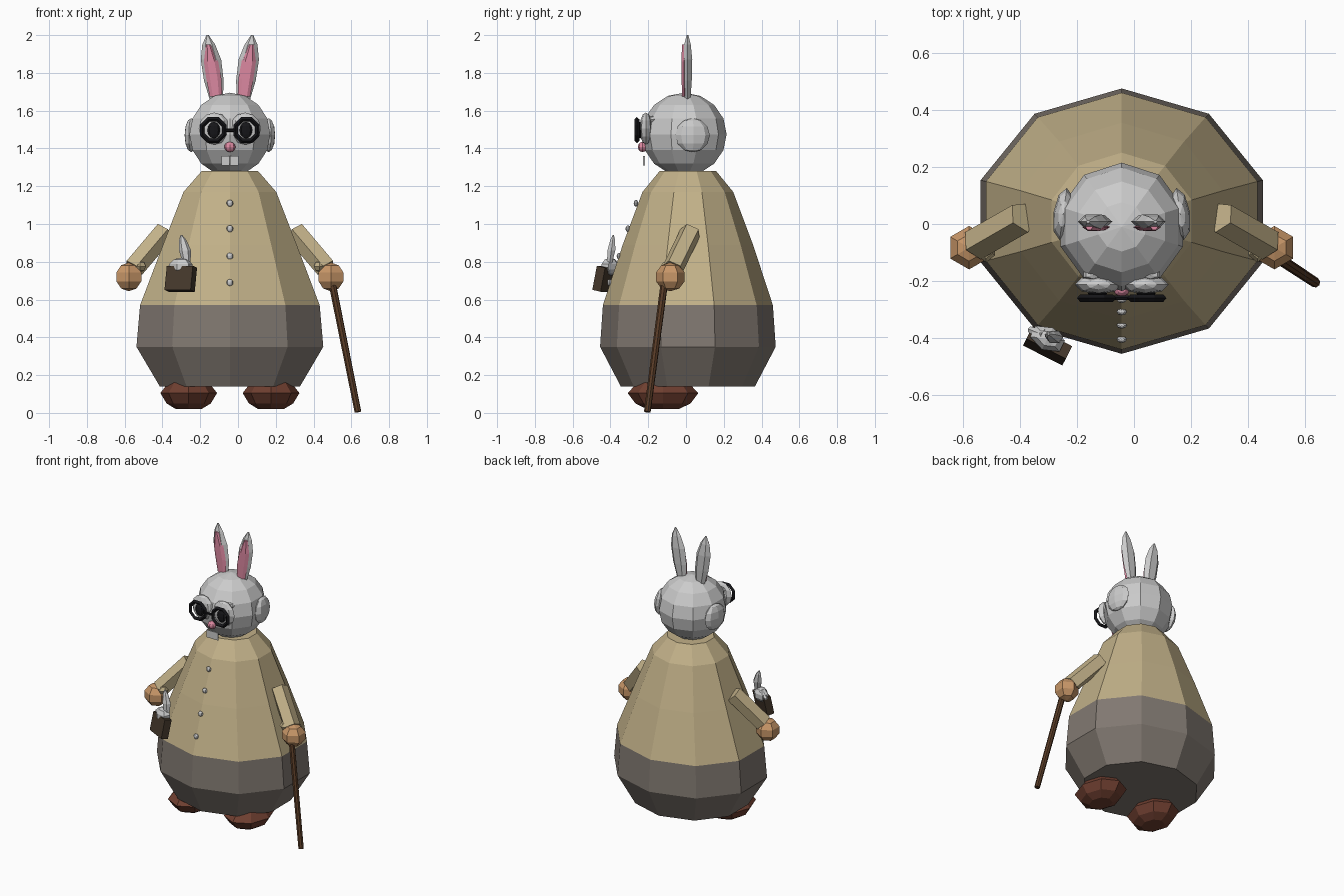
import bpy, bmesh
from math import sin, cos, pi, radians
from mathutils import Vector, Matrix, Euler

if "Cube" in bpy.data.objects:
    bpy.data.objects.remove(bpy.data.objects["Cube"])

CX = -0.043  # centre line of the figure


def mat(name, rgb):
    m = bpy.data.materials.new(name)
    m.diffuse_color = (*rgb, 1)
    m.use_nodes = True
    m.node_tree.nodes["Principled BSDF"].inputs["Base Color"].default_value = m.diffuse_color
    return m


TAN = mat("tan_cloth", (0.54, 0.44, 0.25))
GREY = mat("trouser_cloth", (0.22, 0.19, 0.165))
SKIN = mat("glove", (0.58, 0.31, 0.14))
SHOE = mat("shoe_leather", (0.16, 0.05, 0.03))
WOOD = mat("dark_wood", (0.10, 0.045, 0.02))
POCK = mat("pocket_cloth", (0.06, 0.04, 0.025))
PINK = mat("pink", (0.72, 0.25, 0.36))
BLACK = mat("black", (0.008, 0.008, 0.01))
WHITE = mat("white_fur", (0.75, 0.74, 0.72))


def add(name, bm, m=None):
    bmesh.ops.recalc_face_normals(bm, faces=bm.faces)
    me = bpy.data.meshes.new(name)
    bm.to_mesh(me)
    bm.free()
    ob = bpy.data.objects.new(name, me)
    bpy.context.collection.objects.link(ob)
    if m:
        me.materials.append(m)
    return ob


def loft(name, rings, n, m=None, start=0.0):
    """Capped stack of elliptical rings (x, y, z, rx, ry)."""
    bm = bmesh.new()
    prev = None
    for k, (x, y, z, rx, ry) in enumerate(rings):
        cur = [bm.verts.new((x + rx * cos(start + 2 * pi * i / n),
                             y + ry * sin(start + 2 * pi * i / n), z)) for i in range(n)]
        if prev:
            for i in range(n):
                j = (i + 1) % n
                bm.faces.new((prev[i], prev[j], cur[j], cur[i]))
        if k in (0, len(rings) - 1):
            bm.faces.new(cur)
        prev = cur
    return add(name, bm, m)


def ball(name, loc, r, m=None, u=8, v=6, rot=(0, 0, 0)):
    bm = bmesh.new()
    mx = Matrix.LocRotScale(Vector(loc), Euler(rot), Vector(r))
    bmesh.ops.create_uvsphere(bm, u_segments=u, v_segments=v, radius=1, matrix=mx)
    return add(name, bm, m)


def box(name, loc, size, m=None, rot=(0, 0, 0)):
    bm = bmesh.new()
    bmesh.ops.create_cube(bm, size=1, matrix=Matrix.LocRotScale(Vector(loc), Euler(rot), Vector(size)))
    return add(name, bm, m)


def rod(name, a, b, r1, r2, n, m=None):
    a, b = Vector(a), Vector(b)
    d = b - a
    mx = Matrix.Translation((a + b) / 2) @ d.to_track_quat('Z', 'Y').to_matrix().to_4x4()
    bm = bmesh.new()
    bmesh.ops.create_cone(bm, cap_ends=True, segments=n, radius1=r1, radius2=r2,
                          depth=d.length, matrix=mx)
    return add(name, bm, m)


def torus(name, loc, R, r, m, n=8, k=4):
    """Ring facing the front."""
    bm = bmesh.new()
    g = [[bm.verts.new((loc[0] + (R + r * cos(2 * pi * j / k)) * cos(2 * pi * (i + .5) / n),
                        loc[1] + r * sin(2 * pi * j / k),
                        loc[2] + (R + r * cos(2 * pi * j / k)) * sin(2 * pi * (i + .5) / n)))
          for j in range(k)] for i in range(n)]
    for i in range(n):
        for j in range(k):
            a, b = g[i], g[(i + 1) % n]
            bm.faces.new((a[j], b[j], b[(j + 1) % k], a[(j + 1) % k]))
    return add(name, bm, m)


# ten-sided body: trousers below, coat above
trousers = [(0.14, 0.39, 0.355), (0.35, 0.52, 0.465), (0.57, 0.50, 0.45)]
coat = [(0.57, 0.50, 0.45), (0.89, 0.372, 0.345), (1.17, 0.258, 0.24), (1.28, 0.157, 0.15)]
for name, prof, m in (("trousers", trousers, GREY), ("coat", coat, TAN)):
    loft(name, [(CX, 0.01, z, rx, ry) for z, rx, ry in prof], 10, m, pi / 2)

# head, nose and teeth
ball("head", (CX, -0.01, 1.475), (0.225, 0.225, 0.22), WHITE, 10, 8)
ball("nose", (CX, -0.23, 1.408), (0.03, 0.025, 0.027), PINK, 8, 6)
for s in (-1, 1):
    box("tooth", (CX + s * 0.023, -0.222, 1.335), (0.044, 0.01, 0.052), WHITE)
rod("glasses_bridge", (CX - 0.03, -0.258, 1.497), (CX + 0.03, -0.258, 1.497), 0.009, 0.009, 6, BLACK)

# coat buttons
for y, z in ((-0.265, 1.11), (-0.308, 0.975), (-0.355, 0.83), (-0.405, 0.69)):
    ball("button", (CX, y, z), (0.018, 0.012, 0.018))

# paired parts
for s, side in ((-1, "left"), (1, "right")):
    def X(d):
        return CX + s * d
    # tall ear and its pink inside
    ear = [(0.072, 1.66, 0.035, 0.018), (0.085, 1.76, 0.052, 0.026), (0.1, 1.87, 0.054, 0.029),
           (0.112, 1.95, 0.034, 0.02), (0.118, 2.0, 0.006, 0.005)]
    loft(side + "_tall_ear", [(X(d), 0.008, z, a, b) for d, z, a, b in ear], 6, WHITE)
    inner = [(0.074, 1.675, 0.033, 0.012), (0.085, 1.77, 0.04, 0.014), (0.1, 1.86, 0.038, 0.015),
             (0.114, 1.95, 0.012, 0.012)]
    loft(side + "_ear_inside", [(X(d), -0.011, z, a, b) for d, z, a, b in inner], 6, PINK)
    # side ear
    ball(side + "_side_ear", (X(0.205), 0.035, 1.47), (0.035, 0.092, 0.09), WHITE, 8, 6,
         (0, 0, s * radians(8)))
    # eye, brow lump, pupil and glasses rim
    ball(side + "_eye", (X(0.082), -0.212, 1.505), (0.083, 0.034, 0.085), WHITE, 8, 6)
    ball(side + "_brow", (X(0.1), -0.178, 1.553), (0.04, 0.02, 0.02), WHITE, 6, 4)
    ball(side + "_pupil", (X(0.085), -0.243, 1.497), (0.034, 0.014, 0.044), BLACK, 8, 6)
    torus(side + "_glasses_rim", (X(0.088), -0.26, 1.497), 0.062, 0.013, BLACK)
    # sleeve, cuff and hand
    rod(side + "_sleeve", (X(0.345), 0.025, 0.96), (X(0.51), -0.07, 0.765), 0.058, 0.058, 5, TAN)
    ball(side + "_cuff", (X(0.475), -0.085, 0.775), (0.035, 0.05, 0.03), TAN, 6, 4)
    ball(side + "_hand", (X(0.535), -0.083, 0.72), (0.08, 0.08, 0.076), SKIN, 6, 5)
    # shoe
    shoe = [(0.02, 0.45), (0.05, 0.78), (0.105, 1.0), (0.16, 0.72)]
    loft(side + "_shoe", [(X(0.218), -0.122, z, 0.15 * f, 0.187 * f) for z, f in shoe], 8, SHOE)

# walking cane
rod("cane", (0.488, -0.108, 0.74), (0.635, -0.205, 0.005), 0.02, 0.018, 8, WOOD)

# pocket with a small toy peeking out
box("pocket", (-0.303, -0.427, 0.71), (0.155, 0.05, 0.13), POCK, (radians(-12), 0, radians(-27)))
ball("toy_head", (-0.303, -0.402, 0.773), (0.07, 0.045, 0.048), WHITE, 6, 5, (0, 0, radians(-27)))
toy_ear = [(-0.272, -0.405, 0.79, 0.02, 0.015), (-0.28, -0.395, 0.86, 0.032, 0.024),
           (-0.293, -0.388, 0.915, 0.02, 0.015), (-0.3, -0.385, 0.942, 0.004, 0.004)]
loft("toy_ear", toy_ear, 6, WHITE)
rod("toy_folded_ear", (-0.315, -0.39, 0.80), (-0.365, -0.37, 0.765), 0.022, 0.012, 6, WHITE)
